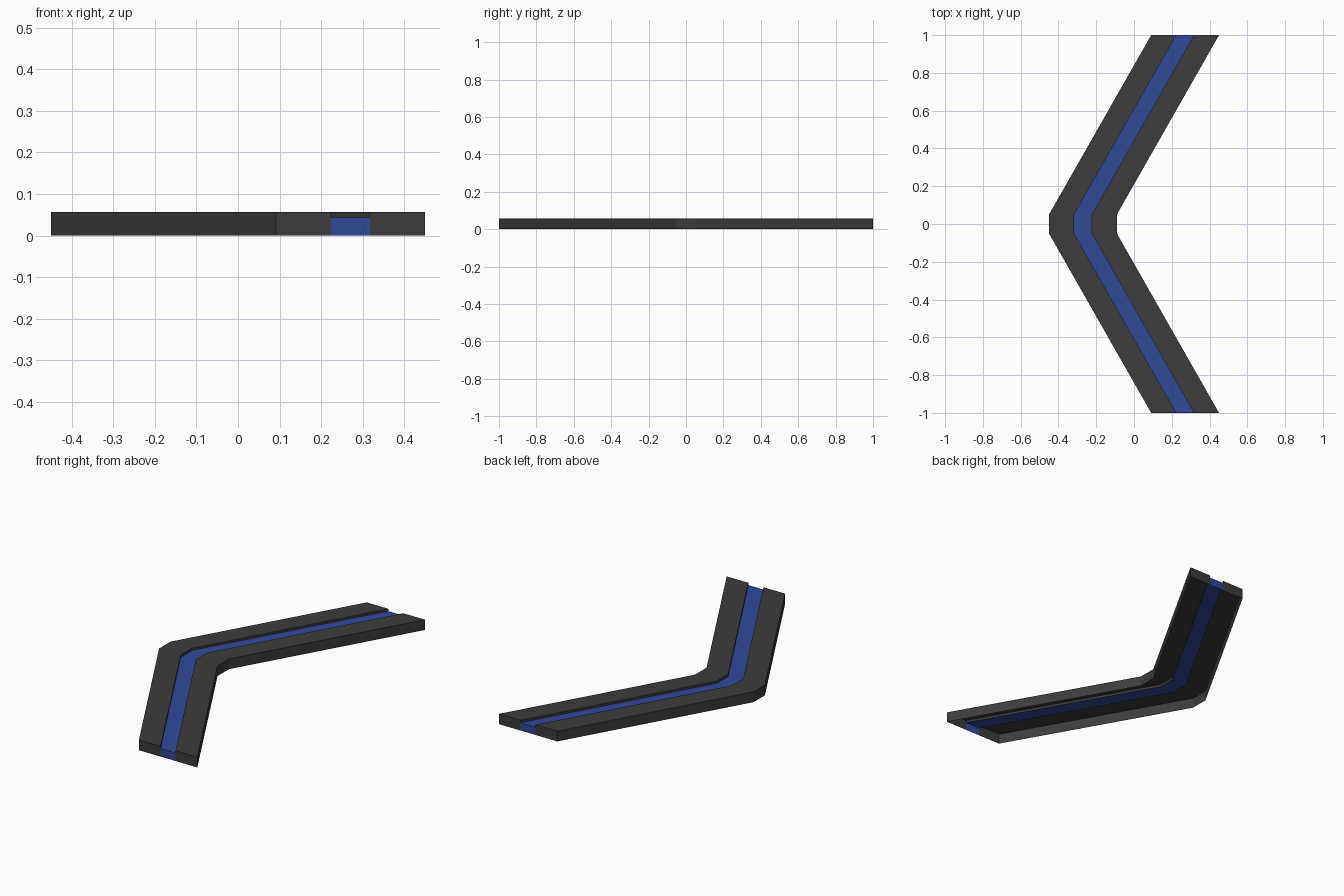
import bpy, bmesh

if "Cube" in bpy.data.objects:
    bpy.data.objects.remove(bpy.data.objects["Cube"])

TOP, LOW = 0.057, 0.044          # raised band height, sunken band height
X0, X1, X2, X3 = -0.45, -0.317, -0.224, -0.091   # band edges at the bend
# Path: (x shift, y) along the chevron
PATH = [(0.541, -1.0), (0.0, -0.05), (0.0, 0.05), (0.541, 1.0)]


def make_material(name, rgb):
    mat = bpy.data.materials.new(name)
    mat.diffuse_color = (*rgb, 1.0)
    mat.use_nodes = True
    mat.node_tree.nodes["Principled BSDF"].inputs["Base Color"].default_value = mat.diffuse_color
    return mat


def sweep(name, profile, mat):
    """Sweep an open (x, z) profile along PATH, closing both ends to the ground."""
    bm = bmesh.new()
    rows = [[bm.verts.new((x + dx, y, z)) for x, z in profile] for dx, y in PATH]
    for a, b in zip(rows, rows[1:]):
        for i in range(len(profile) - 1):
            bm.faces.new((a[i], a[i + 1], b[i + 1], b[i]))
    # end walls reach down to z = 0; the underside stays open
    for row, front in ((rows[0], True), (rows[-1], False)):
        loop = list(row)
        if row[0].co.z > 0:
            loop.insert(0, bm.verts.new((row[0].co.x, row[0].co.y, 0)))
        if row[-1].co.z > 0:
            loop.append(bm.verts.new((row[-1].co.x, row[-1].co.y, 0)))
        bm.faces.new(loop[::-1] if front else loop)
    mesh = bpy.data.meshes.new(name)
    bm.to_mesh(mesh)
    bm.free()
    mesh.materials.append(mat)
    obj = bpy.data.objects.new(name, mesh)
    bpy.context.collection.objects.link(obj)
    return obj


dark = make_material("dark_grey", (0.045, 0.045, 0.045))
blue = make_material("blue", (0.03, 0.065, 0.305))

# Raised bands: outer wall, top and small step down to the groove
sweep("outer_band", [(X0, 0), (X0, TOP), (X1, TOP), (X1, LOW)], dark)
sweep("inner_band", [(X2, LOW), (X2, TOP), (X3, TOP), (X3, 0)], dark)
# Sunken blue strip
sweep("centre_strip", [(X1, LOW), (X2, LOW)], blue)
